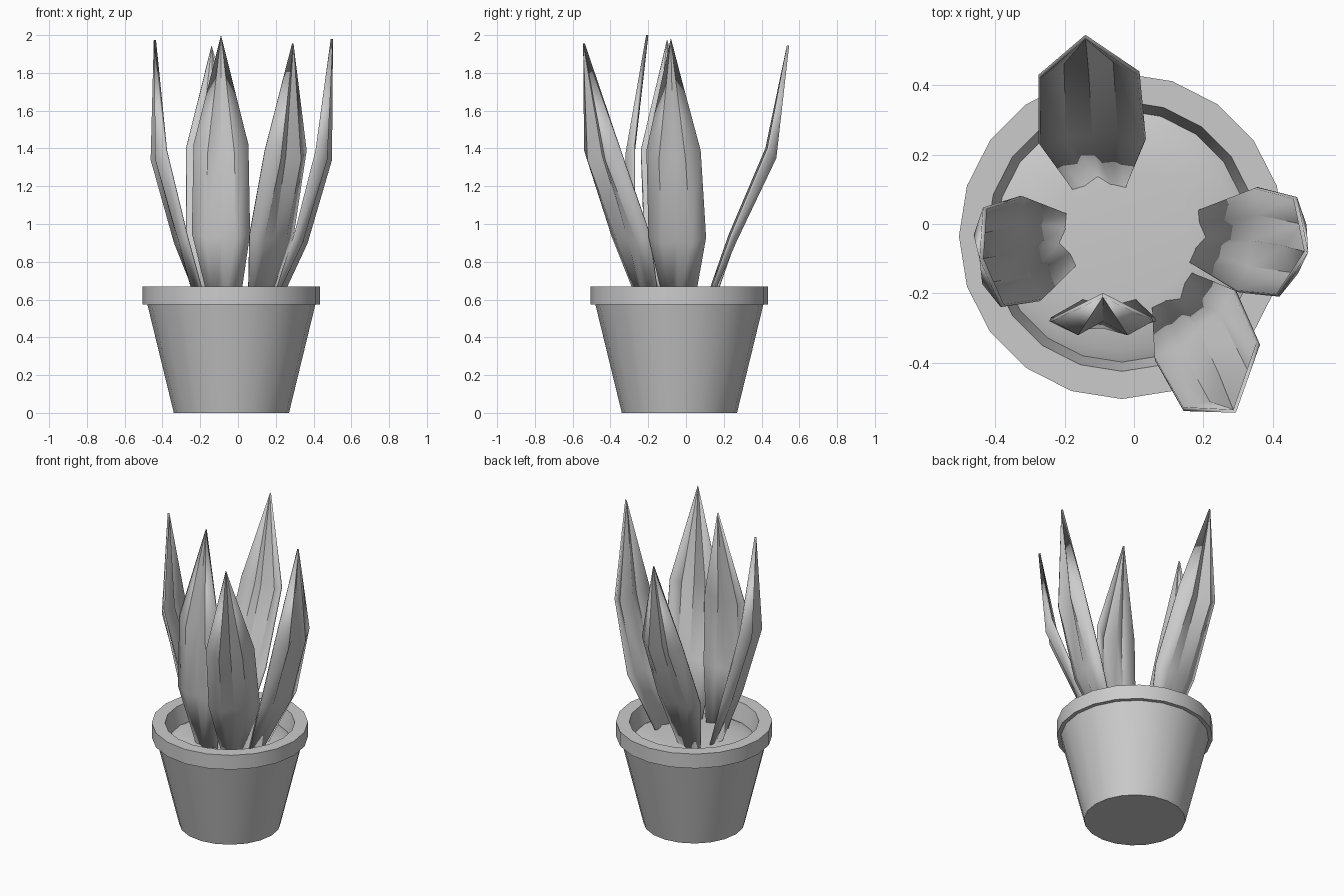
import bpy, math
from mathutils import Vector

if "Cube" in bpy.data.objects:
    bpy.data.objects.remove(bpy.data.objects["Cube"])

CX = CY = -0.035
SIDES = 20


def make_object(name, verts, faces, angle=30):
    me = bpy.data.meshes.new(name)
    me.from_pydata(verts, [], faces)
    me.update()
    ob = bpy.data.objects.new(name, me)
    bpy.context.collection.objects.link(ob)
    bpy.ops.object.select_all(action='DESELECT')
    ob.select_set(True)
    bpy.context.view_layer.objects.active = ob
    bpy.ops.object.shade_smooth_by_angle(angle=math.radians(angle))
    return ob


def lathe(name, profile, cap_first=False, cap_last=False):
    """Revolve (radius, z) points around the pot axis."""
    n = SIDES
    verts = [(CX + r * math.cos(2 * math.pi * i / n), CY + r * math.sin(2 * math.pi * i / n), z)
             for r, z in profile for i in range(n)]
    faces = [(k * n + i, k * n + (i + 1) % n, (k + 1) * n + (i + 1) % n, (k + 1) * n + i)
             for k in range(len(profile) - 1) for i in range(n)]
    if cap_first:
        faces.append(tuple(reversed(range(n))))
    if cap_last:
        faces.append(tuple(range((len(profile) - 1) * n, len(profile) * n)))
    return make_object(name, verts, faces)


# Tapered pot with an overhanging rim and an open inside
lathe("pot", [(0.305, 0), (0.445, 0.575), (0.47, 0.575), (0.47, 0.67),
              (0.39, 0.67), (0.36, 0.54)], cap_first=True)

# Slightly domed soil
lathe("soil", [(0.372, 0.55), (0.33, 0.572), (0.2, 0.582)], cap_last=True)

# Per leaf row: half width, outward bulge of lobes, drop of lobes, outward bulge of middle
ROWS = [(0.075, 0.01, 0.0, 0.035), (0.152, 0.025, 0.03, 0.02), (0.143, 0.04, 0.05, 0.0)]


def leaf(name, centres, tip, azimuth):
    a = math.radians(azimuth)
    out = Vector((math.cos(a), math.sin(a), 0))
    side = Vector((-math.sin(a), math.cos(a), 0))
    verts = []
    for c, (w, bulge, drop, mid) in zip(centres, ROWS):
        for s, o, d in ((-1, 0, 0), (-0.5, bulge, drop), (0, mid, drop / 2), (0.5, bulge, drop), (1, 0, 0)):
            verts.append(Vector(c) + side * (w * s) + out * o - Vector((0, 0, d)))
    verts.append(Vector(tip))
    faces = [(5 * r + i, 5 * r + i + 1, 5 * r + i + 6, 5 * r + i + 5)
             for r in range(2) for i in range(4)]
    faces += [(10 + i, 11 + i, 15) for i in range(4)]
    ob = make_object(name, verts, faces, 40)
    m = ob.modifiers.new("thickness", 'SOLIDIFY')
    m.thickness = 0.012
    m.offset = 0


# Five pointed leaves: base, lower and widest row centres, tip, facing direction
leaf("back_leaf", [(-.10, .10, .56), (-.12, .235, .94), (-.13, .43, 1.40)], (-.14, .54, 1.945), 92)
leaf("front_leaf", [(-.07, -.22, .56), (-.09, -.275, .95), (-.09, -.275, 1.42)], (-.09, -.205, 2.0), -90)
leaf("front_right_leaf", [(.11, -.19, .56), (.175, -.29, .94), (.25, -.44, 1.39)], (.29, -.54, 1.955), -49)
leaf("right_leaf", [(.17, -.035, .56), (.325, -.045, .93), (.44, -.065, 1.39)], (.497, -.08, 1.98), -10)
leaf("left_leaf", [(-.18, -.045, .56), (-.295, -.07, .93), (-.405, -.095, 1.39)], (-.44, -.10, 1.975), 190)
